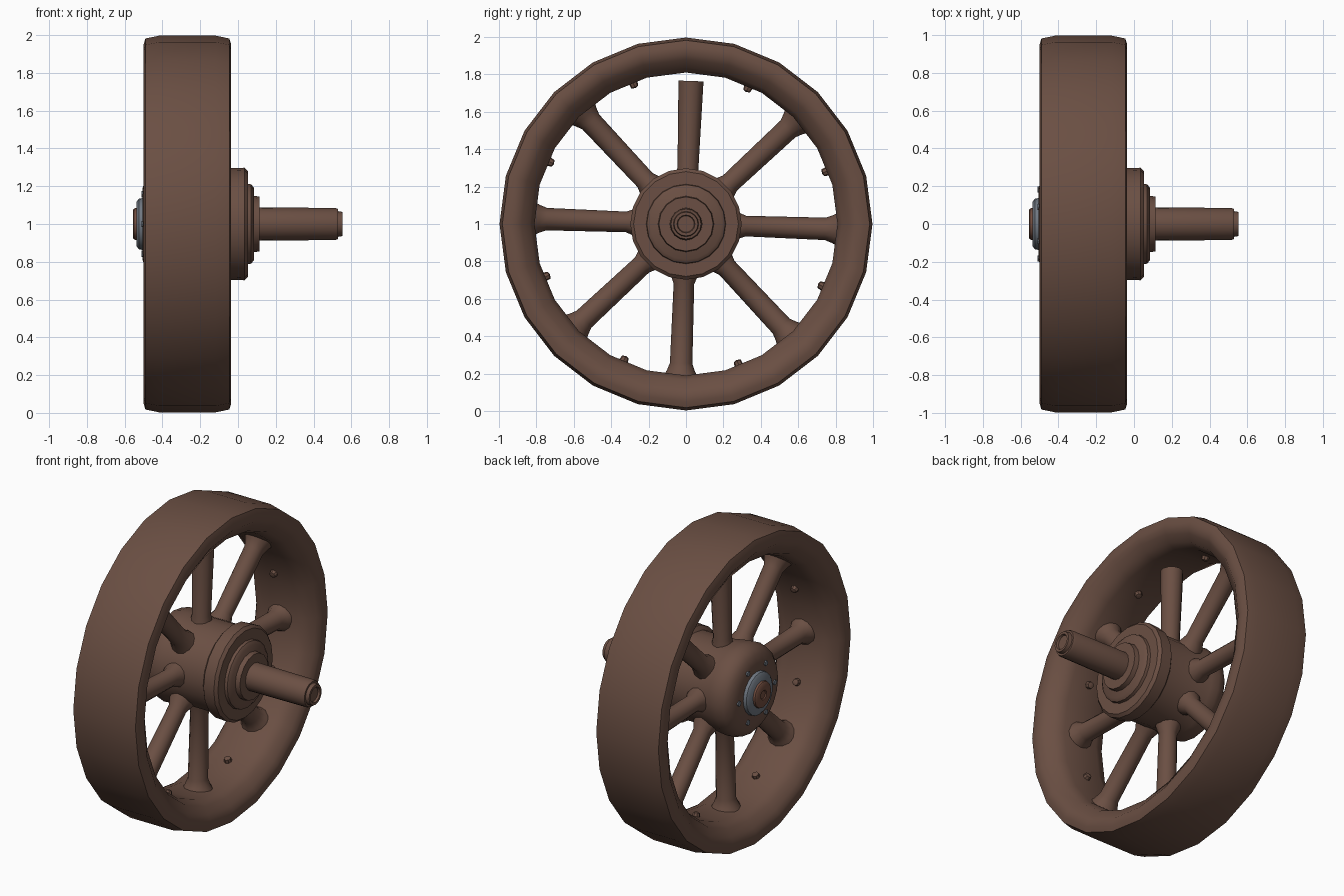
import bpy, bmesh, math
from mathutils import Matrix, Vector

if "Cube" in bpy.data.objects:
    bpy.data.objects.remove(bpy.data.objects["Cube"])


def material(name, rgb):
    m = bpy.data.materials.new(name)
    m.diffuse_color = (*rgb, 1)
    m.use_nodes = True
    m.node_tree.nodes["Principled BSDF"].inputs["Base Color"].default_value = m.diffuse_color
    return m


WOOD = material("dark_brown", (0.145, 0.078, 0.056))
STEEL = material("blue_grey", (0.16, 0.185, 0.22))
RUST = material("rusty_brown", (0.17, 0.075, 0.05))
CENTRE = Vector((0, 0, 1))
TILT = math.radians(-2)  # spokes are turned slightly clockwise


def finish(bm, name, mat, angle=40):
    bmesh.ops.remove_doubles(bm, verts=bm.verts, dist=1e-5)
    bmesh.ops.recalc_face_normals(bm, faces=bm.faces)
    me = bpy.data.meshes.new(name)
    bm.to_mesh(me)
    bm.free()
    ob = bpy.data.objects.new(name, me)
    me.materials.append(mat)
    bpy.context.collection.objects.link(ob)
    bpy.ops.object.select_all(action='DESELECT')
    ob.select_set(True)
    bpy.context.view_layer.objects.active = ob
    bpy.ops.object.shade_smooth_by_angle(angle=math.radians(angle))
    return ob


def lathe(name, profile, mat, sides, closed=False, matrix=None, angle=40):
    """Spin (x, radius) points about the x axis."""
    bm = bmesh.new()
    rings = []
    for x, r in profile:
        rings.append([bm.verts.new((x, r * math.sin(2 * math.pi * i / sides),
                                    r * math.cos(2 * math.pi * i / sides)))
                      for i in range(sides)])
    pairs = list(zip(rings, rings[1:]))
    if closed:
        pairs.append((rings[-1], rings[0]))
    for a, b in pairs:
        for i in range(sides):
            j = (i + 1) % sides
            bm.faces.new((a[i], a[j], b[j], b[i]))
    bmesh.ops.transform(bm, matrix=matrix or Matrix.Translation(CENTRE), verts=bm.verts)
    return finish(bm, name, mat, angle)


# Rim: wide band, crowned outside, sloping in from both lips
half = [(0.232, 0.905), (0.232, 0.95), (0.222, 0.982), (0.15, 0.997)]
inner = [(0.12, 0.81), (0.185, 0.835), (0.212, 0.88)]
right = inner + half
rim = [(-0.268 + x, r) for x, r in right] + [(-0.268 - x, r) for x, r in reversed(right)]
lathe("rim", rim, WOOD, 24, closed=True)

# Hub barrel with rounded outer face and the inner flange
lathe("hub", [(-0.505, 0), (-0.505, 0.19), (-0.49, 0.24), (-0.46, 0.275), (-0.41, 0.29),
              (-0.36, 0.285), (-0.27, 0.27), (-0.06, 0.27), (-0.04, 0.295), (0.035, 0.298),
              (0.052, 0.28), (0.052, 0)], WOOD, 20)
# Stepped collars
lathe("large_collar", [(0.04, 0), (0.04, 0.215), (0.07, 0.21), (0.085, 0.19), (0.085, 0)], WOOD, 20)
lathe("small_collar", [(0.08, 0), (0.08, 0.15), (0.115, 0.145), (0.115, 0)], WOOD, 16)
# Axle with a stepped, hollow tip
lathe("axle", [(0.1, 0), (0.1, 0.088), (0.515, 0.085), (0.53, 0.08), (0.53, 0.068),
               (0.553, 0.064), (0.553, 0.048), (0.54, 0.044), (0.54, 0)], WOOD, 16)

# Metal cap and its centre nut
lathe("metal_cap", [(-0.5, 0), (-0.5, 0.138), (-0.525, 0.134), (-0.537, 0.118), (-0.537, 0)],
      STEEL, 20)
lathe("cap_nut", [(-0.53, 0), (-0.53, 0.085), (-0.55, 0.083), (-0.556, 0.075),
                  (-0.556, 0.03), (-0.55, 0.025), (-0.55, 0)], RUST, 12)


def radial(angle, x=-0.268):
    """Frame whose local x axis points outward from the wheel centre."""
    return (Matrix.Translation(CENTRE + Vector((x, 0, 0)))
            @ Matrix.Rotation(angle, 4, 'X') @ Matrix.Rotation(-math.pi / 2, 4, 'Y'))


# Eight spokes; the top one is broken short of the rim
for i in range(8):
    if i == 0:
        prof = [(0.2, 0), (0.2, 0.075), (0.3, 0.056), (0.765, 0.067), (0.765, 0)]
    else:
        prof = [(0.2, 0), (0.2, 0.085), (0.27, 0.075), (0.32, 0.055), (0.745, 0.06),
                (0.785, 0.075), (0.82, 0.095), (0.82, 0)]
    lathe("spoke_%d" % i, prof, WOOD, 12, matrix=radial(TILT + i * math.pi / 4))
    # Small rivet inside the rim, between two spokes
    lathe("rim_rivet_%d" % i, [(0.775, 0), (0.782, 0.02), (0.81, 0.025), (0.83, 0.025), (0.83, 0)],
          WOOD, 8, matrix=radial(TILT + (i + 0.5) * math.pi / 4))

# Six bolts round the metal cap
for i in range(6):
    a = i * math.pi / 3 + math.pi / 6
    pos = CENTRE + Vector((0, 0.182 * math.sin(a), 0.182 * math.cos(a)))
    lathe("hub_bolt_%d" % i, [(-0.49, 0), (-0.49, 0.017), (-0.512, 0.016), (-0.512, 0)],
          STEEL, 8, matrix=Matrix.Translation(pos))
